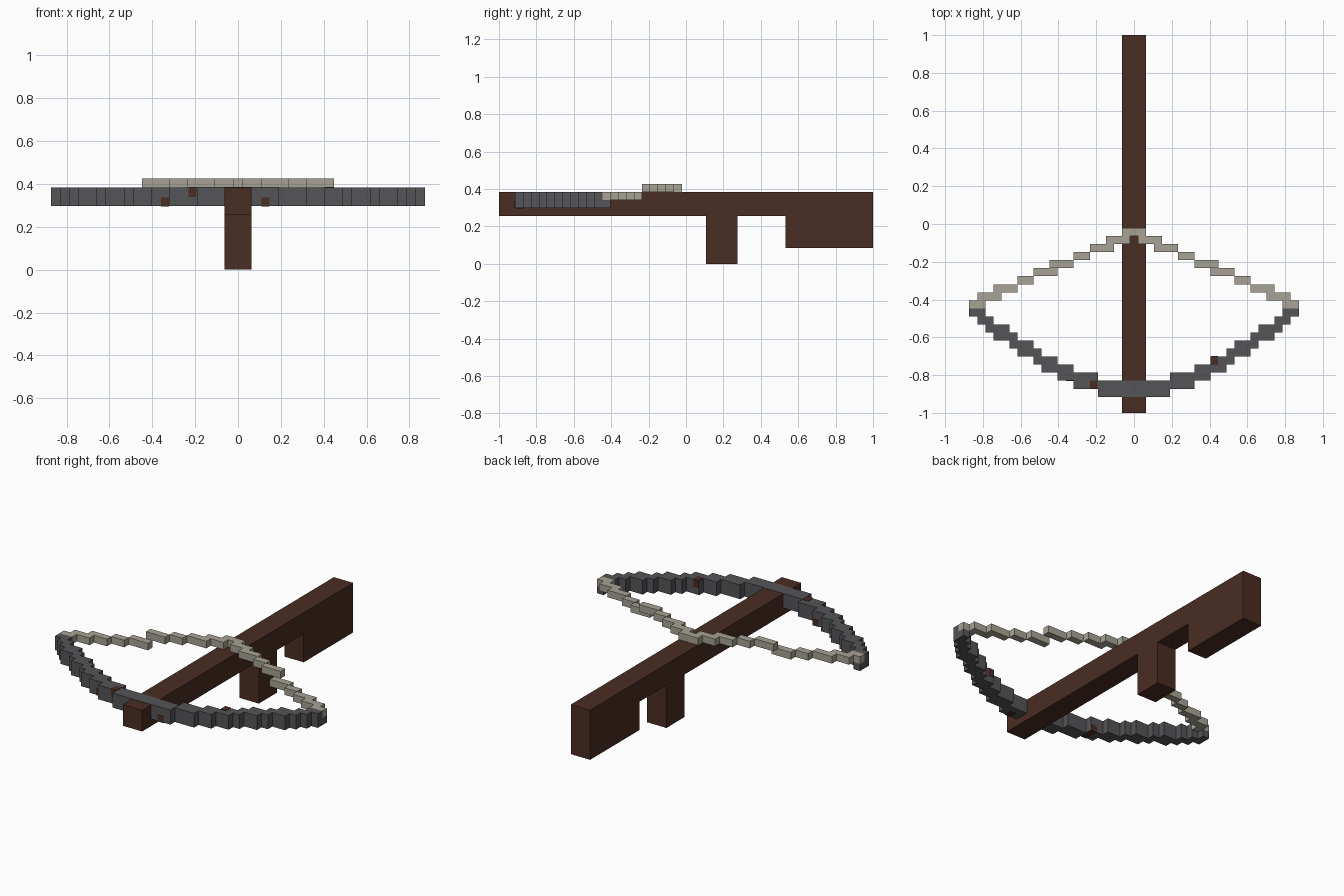
import bpy, bmesh

if "Cube" in bpy.data.objects:
    bpy.data.objects.remove(bpy.data.objects["Cube"])

V = 2 / 47  # grid unit of the blocky model


def material(name, rgb):
    m = bpy.data.materials.new(name)
    m.diffuse_color = (*rgb, 1)
    m.use_nodes = True
    m.node_tree.nodes["Principled BSDF"].inputs["Base Color"].default_value = m.diffuse_color
    return m


WOOD = material("dark_wood", (0.068, 0.026, 0.016))
STEEL = material("grey_steel", (0.090, 0.090, 0.099))
CORD = material("pale_cord", (0.39, 0.365, 0.30))


def finish(name, bm, mat):
    bmesh.ops.recalc_face_normals(bm, faces=bm.faces)
    me = bpy.data.meshes.new(name)
    bm.to_mesh(me)
    bm.free()
    me.materials.append(mat)
    ob = bpy.data.objects.new(name, me)
    bpy.context.collection.objects.link(ob)
    return ob


def add_box(bm, x0, x1, y0, y1, z0, z1):
    """Box in grid units; y counts from the front end."""
    vs = bmesh.ops.create_cube(bm, size=1)["verts"]
    for v in vs:
        v.co.x = (x1 if v.co.x > 0 else x0) * V
        v.co.y = (y1 if v.co.y > 0 else y0) * V - 1
        v.co.z = (z1 if v.co.z > 0 else z0) * V


def add_pair(bm, x0, x1, *rest):
    add_box(bm, x0, x1, *rest)
    add_box(bm, -x1, -x0, *rest)


# Stock with grip and butt: one side profile pushed across the width
profile = [(0, 6), (26, 6), (26, 0), (30, 0), (30, 6), (36, 6),
           (36, 2), (47, 2), (47, 9), (0, 9)]
bm = bmesh.new()
face = bm.faces.new([bm.verts.new((-1.5 * V, y * V - 1, z * V)) for y, z in profile])
ext = bmesh.ops.extrude_face_region(bm, geom=[face])["geom"]
bmesh.ops.translate(bm, vec=(3 * V, 0, 0),
                    verts=[g for g in ext if isinstance(g, bmesh.types.BMVert)])
finish("stock", bm, WOOD)

# Bow limbs: each step out goes one unit back
bm = bmesh.new()
add_box(bm, -4.5, 4.5, 2, 4, 7, 9.04)
edges = [4.5, 7.5, 9.5, 11.5, 12.5, 14.5, 15.5, 17.5, 18.5, 19.5]
for i in range(len(edges) - 1):
    add_pair(bm, edges[i], edges[i + 1], 3 + i, 5 + i, 7, 9)
# Tips, notched for the string
add_pair(bm, 19.5, 20.5, 12, 14, 7, 8)
add_pair(bm, 19.5, 20.5, 12, 13, 8, 9)
finish("bow_limbs", bm, STEEL)

# Bow string: upper run over the stock, lower run to the tips
bm = bmesh.new()
add_box(bm, -1.5, 1.5, 22, 23, 9, 10)
runs = [(0.5, 3.5), (2.5, 5.5), (5.5, 7.5), (7.5, 10.5),
        (9.5, 12.5), (12.5, 14.5), (14.5, 17.5), (16.5, 19.5), (18.5, 20.5)]
for i, (a, b) in enumerate(runs):
    z = 9 if i < 4 else 8
    add_pair(bm, a, b, 21 - i, 22 - i, z, z + 1)
finish("bow_string", bm, CORD)

# Small brown flecks set in the limbs
bm = bmesh.new()
for x, y, depth, z in [(-8, 4, 2, 7), (-5, 3, 1, 8), (3, 2, 1, 7), (10, 6, 1, 8)]:
    add_box(bm, x - 0.45, x + 0.45, y - 0.05, y + depth + 0.05, z - 0.05, z + 1.05 if z == 8 else z + 0.9)
finish("limb_flecks", bm, WOOD)
